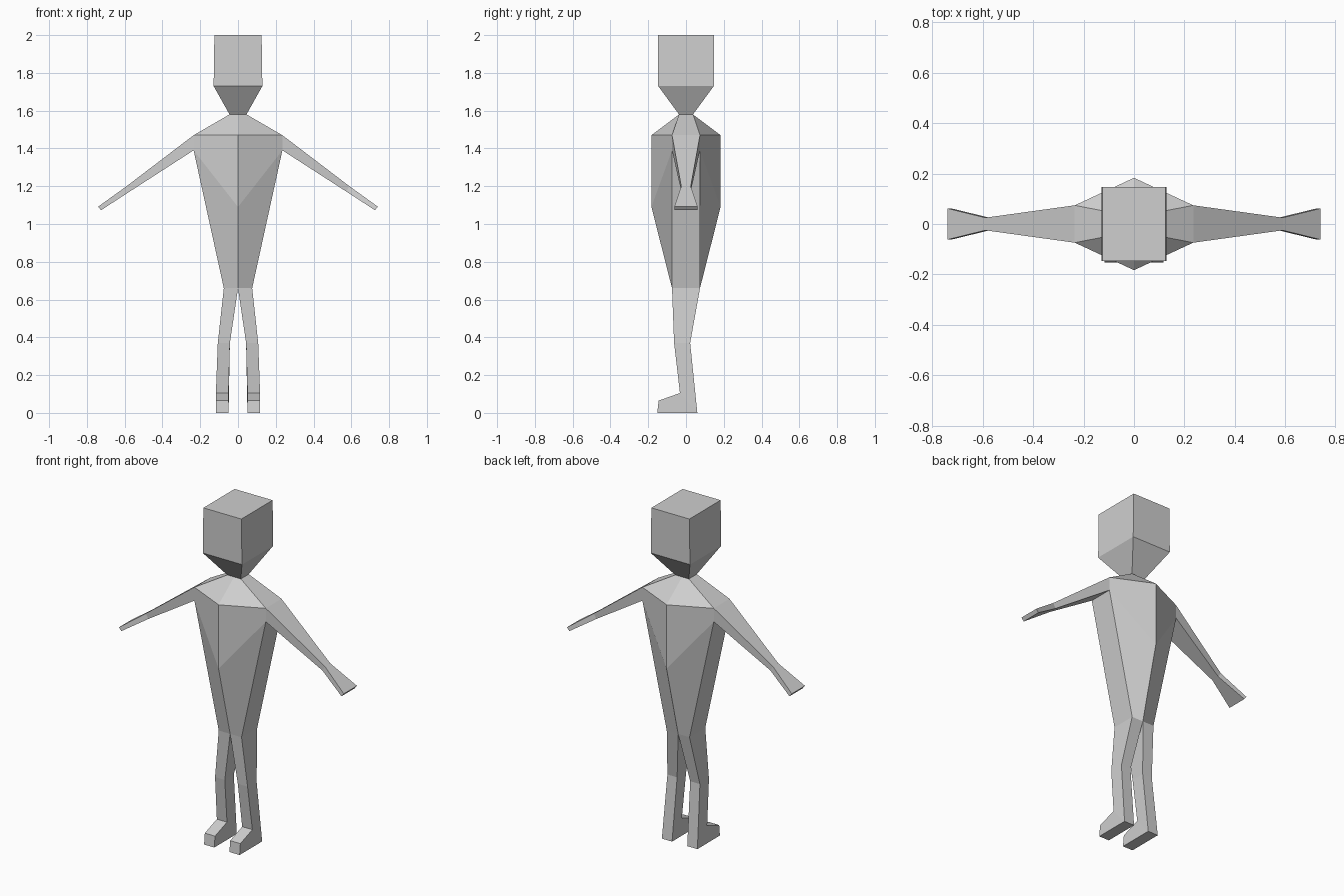
import bpy, bmesh

if "Cube" in bpy.data.objects:
    bpy.data.objects.remove(bpy.data.objects["Cube"])

grey = bpy.data.materials.new("light grey")
grey.diffuse_color = (0.62, 0.62, 0.62, 1)
grey.use_nodes = True
grey.node_tree.nodes["Principled BSDF"].inputs["Base Color"].default_value = grey.diffuse_color


def loft(name, rings, closed=True, cap_start=False, cap_end=False, skip=(), mirror=True):
    """Bridge rings of points into flat faces; skip lists (span, side) gaps."""
    bm = bmesh.new()
    loops = [[bm.verts.new(p) for p in ring] for ring in rings]
    n = len(loops[0])
    for i, (a, b) in enumerate(zip(loops, loops[1:])):
        for j in range(n if closed else n - 1):
            if (i, j) not in skip:
                k = (j + 1) % n
                bm.faces.new((a[j], b[j], b[k], a[k]))
    if cap_start:
        bm.faces.new(loops[0])
    if cap_end:
        bm.faces.new(loops[-1][::-1])
    mesh = bpy.data.meshes.new(name)
    bm.to_mesh(mesh)
    bm.free()
    mesh.materials.append(grey)
    obj = bpy.data.objects.new(name, mesh)
    bpy.context.collection.objects.link(obj)
    if mirror:
        obj.modifiers.new("mirror", 'MIRROR')
    return obj


def rect(x, y, z):
    return [(-x, -y, z), (x, -y, z), (x, y, z), (-x, y, z)]


# Head: box tapering down to the narrow neck
loft("head", [rect(0.125, 0.147, 2.0), rect(0.129, 0.147, 1.73), rect(0.045, 0.037, 1.58)],
     cap_start=True, mirror=False)


# Torso: half strip running from centre front round the side to centre back
def strip(mid_y, mid_z, x, y, z):
    return [(0, -mid_y, mid_z), (x, -y, z), (x, y, z), (0, mid_y, mid_z)]


loft("torso", [strip(0.037, 1.58, 0.045, 0.037, 1.58),
               strip(0.183, 1.47, 0.235, 0.074, 1.47),
               strip(0.183, 1.09, 0.235, 0.074, 1.39),
               strip(0.074, 0.66, 0.075, 0.074, 0.66)],
     closed=False, skip={(1, 1)})


# Arms: thin at the wrist, flaring to a flat hand
def arm_ring(top, bottom, y):
    (tx, tz), (bx, bz) = top, bottom
    return [(tx, y, tz), (tx, -y, tz), (bx, -y, bz), (bx, y, bz)]


loft("arms", [arm_ring((0.235, 1.47), (0.235, 1.39), 0.074),
              arm_ring((0.59, 1.20), (0.573, 1.172), 0.025),
              arm_ring((0.74, 1.092), (0.725, 1.073), 0.062)], cap_end=True)


# Legs: bent at the knee, with the last ring turned forward into a foot
def leg_ring(x0, x1, front, back):
    (fy, fz), (by, bz) = front, back
    return [(x0, fy, fz), (x1, fy, fz), (x1, by, bz), (x0, by, bz)]


loft("legs", [leg_ring(0.0, 0.075, (-0.074, 0.66), (0.074, 0.66)),
              leg_ring(0.043, 0.107, (-0.063, 0.37), (0.022, 0.37)),
              leg_ring(0.05, 0.117, (-0.032, 0.105), (0.06, 0.0)),
              leg_ring(0.05, 0.117, (-0.145, 0.065), (-0.152, 0.0))], cap_end=True)
